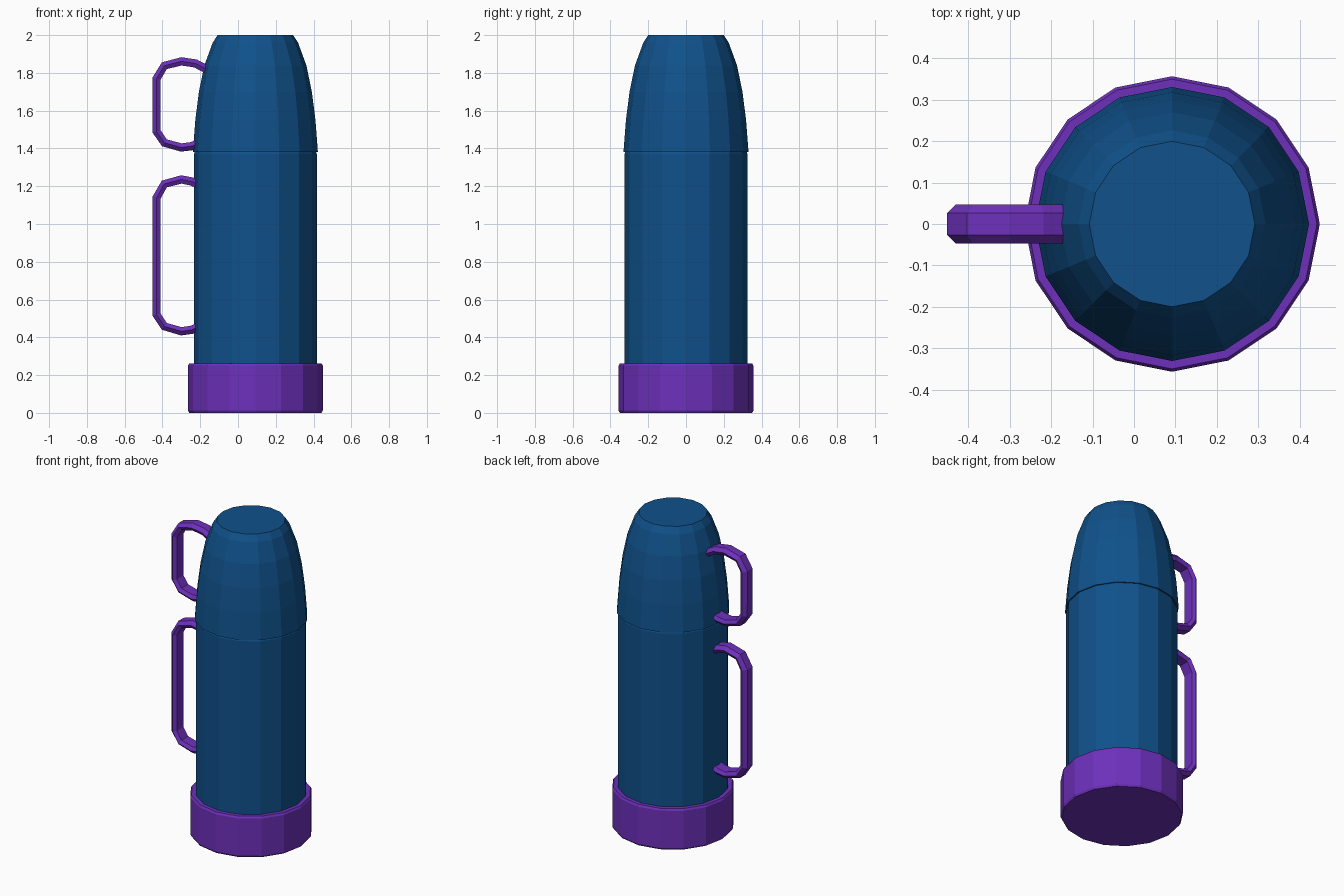
import bpy, bmesh, math
from mathutils import Vector

if "Cube" in bpy.data.objects:
    bpy.data.objects.remove(bpy.data.objects["Cube"])

CX = 0.092   # axis of the flask (handles stick out to -x)


def material(name, rgb):
    m = bpy.data.materials.new(name)
    m.diffuse_color = (*rgb, 1)
    m.use_nodes = True
    m.node_tree.nodes["Principled BSDF"].inputs["Base Color"].default_value = m.diffuse_color
    return m


BLUE = material("deep blue", (0.005, 0.083, 0.26))
PURPLE = material("purple", (0.155, 0.03, 0.50))


def finish(name, bm, mat):
    bmesh.ops.recalc_face_normals(bm, faces=bm.faces)
    me = bpy.data.meshes.new(name)
    bm.to_mesh(me)
    bm.free()
    me.materials.append(mat)
    ob = bpy.data.objects.new(name, me)
    bpy.context.collection.objects.link(ob)
    return ob


def skin(bm, rings):
    """Join closed rings of points with quads and cap both ends."""
    vs = [[bm.verts.new(p) for p in r] for r in rings]
    n = len(vs[0])
    for a, b in zip(vs, vs[1:]):
        for i in range(n):
            j = (i + 1) % n
            bm.faces.new((a[i], a[j], b[j], b[i]))
    bm.faces.new(vs[0])
    bm.faces.new(vs[-1])


def lathe(name, profile, mat, sides=16):
    bm = bmesh.new()
    skin(bm, [[(CX + r * math.cos(math.tau * i / sides),
                r * math.sin(math.tau * i / sides), z)
               for i in range(sides)] for r, z in profile])
    return finish(name, bm, mat)


def handle(name, path, mat):
    """Sweep a flattened, chamfered strap along an x-z path."""
    section = [(0.022, 0.026), (0.0, 0.047), (-0.022, 0.034),
               (-0.022, -0.034), (0.0, -0.047), (0.022, -0.026)]
    pts = [Vector((x, 0, z)) for x, z in path]
    rings = []
    for i, p in enumerate(pts):
        d0 = (p - pts[max(i - 1, 0)]).normalized()
        d1 = (pts[min(i + 1, len(pts) - 1)] - p).normalized()
        t = (d0 + d1).normalized()
        out = Vector((-t.z, 0, t.x))          # outward for a top-to-bottom path
        out *= -1 if out.dot(p - Vector((CX, 0, (pts[0].z + pts[-1].z) / 2))) < 0 else 1
        rings.append([p + out * o + Vector((0, y, 0)) for o, y in section])
    bm = bmesh.new()
    skin(bm, rings)
    return finish(name, bm, mat)


# Purple foot
lathe("base", [(0.35, 0.0), (0.357, 0.012), (0.357, 0.25), (0.35, 0.262), (0.31, 0.262)], PURPLE)

# Main cylinder
lathe("body", [(0.325, 0.2), (0.325, 1.37), (0.315, 1.40)], BLUE)

# Domed cup lid with a small overhanging rim
lathe("cup_lid", [(0.30, 1.385), (0.331, 1.38), (0.318, 1.55), (0.299, 1.70),
                  (0.270, 1.84), (0.226, 1.96), (0.2, 2.0)], BLUE)

# Strap handles
handle("lower_handle", [(-0.20, 1.205), (-0.245, 1.225), (-0.30, 1.236), (-0.39, 1.212),
                        (-0.431, 1.14), (-0.431, 0.52), (-0.39, 0.458),
                        (-0.30, 0.432), (-0.245, 0.44), (-0.20, 0.46)], PURPLE)
handle("upper_handle", [(-0.15, 1.81), (-0.225, 1.85), (-0.30, 1.861), (-0.39, 1.838),
                        (-0.431, 1.77), (-0.431, 1.49), (-0.39, 1.43),
                        (-0.30, 1.405), (-0.245, 1.412), (-0.20, 1.43)], PURPLE)
